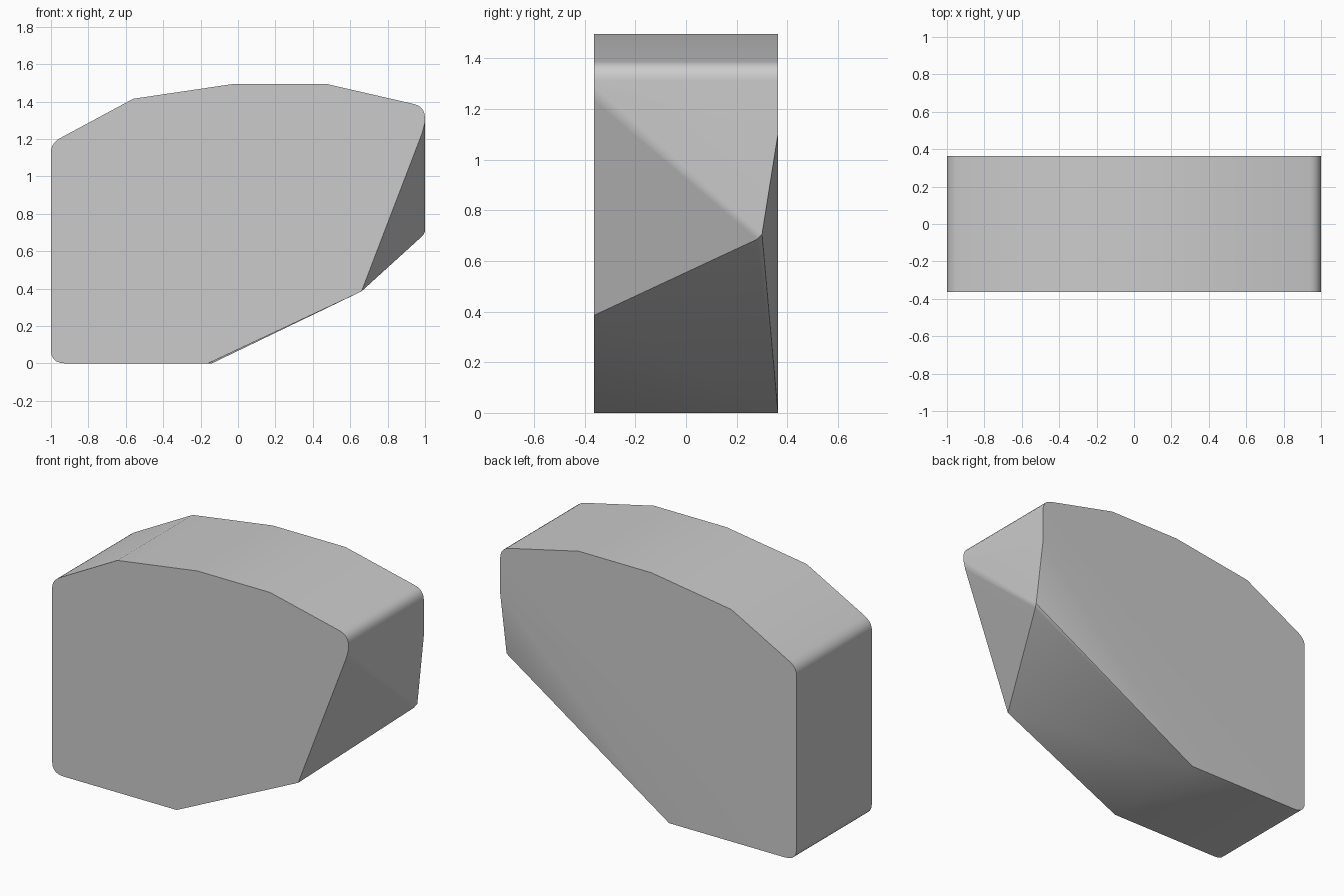
import bpy
import bmesh
import math
from mathutils import Vector

if "Cube" in bpy.data.objects:
    bpy.data.objects.remove(bpy.data.objects["Cube"], do_unlink=True)

DEPTH = 0.363


def rounded(start, corner, end, steps=5):
    """Points of a curve that rounds off a corner."""
    a, b, c = Vector(start), Vector(corner), Vector(end)
    return [a * (1 - t) ** 2 + b * 2 * t * (1 - t) + c * t * t
            for t in (i / steps for i in range(steps + 1))]


# Side outline shared by front and back
outline = rounded((-0.92, 0), (-1, 0), (-1, 0.07))
outline += rounded((-1, 1.13), (-1, 1.178), (-0.95, 1.205))
outline += [(-0.56, 1.415), (-0.02, 1.495), (0.47, 1.495)]
outline += rounded((0.94, 1.387), (1, 1.373), (1, 1.31))
points = [(x, y, z) for y in (-DEPTH, DEPTH) for x, z in outline]

# Slanted lower front corner, with a softened crease
points += [(-0.16, -DEPTH, 0), (0.66, -DEPTH, 0.385),
           (0.985, -DEPTH, 1.233), (1, -DEPTH, 1.29)]
# Sloping underside and cut rear corner
points += [(-0.14, DEPTH, 0), (1, DEPTH, 1.1),
           (1, 0.3, 0.705), (0.99, 0.28, 0.685)]

# Faceted convex block
bm = bmesh.new()
for p in points:
    bm.verts.new(p)
hull = bmesh.ops.convex_hull(bm, input=bm.verts)
unused = {v for v in hull["geom_interior"] if isinstance(v, bmesh.types.BMVert)}
bmesh.ops.delete(bm, geom=list(unused), context="VERTS")
bmesh.ops.dissolve_limit(bm, angle_limit=math.radians(0.3),
                         verts=bm.verts, edges=bm.edges)
bmesh.ops.recalc_face_normals(bm, faces=bm.faces)
mesh = bpy.data.meshes.new("faceted_block")
bm.to_mesh(mesh)
bm.free()
block = bpy.data.objects.new("faceted_block", mesh)
bpy.context.collection.objects.link(block)

# Plain grey colour
grey = bpy.data.materials.new("plain_grey")
grey.use_nodes = True
colour = (0.6, 0.6, 0.6, 1)
grey.diffuse_color = colour
grey.node_tree.nodes["Principled BSDF"].inputs["Base Color"].default_value = colour
mesh.materials.append(grey)

# Soft shading with crisp main edges
bpy.ops.object.select_all(action="DESELECT")
block.select_set(True)
bpy.context.view_layer.objects.active = block
bpy.ops.object.shade_smooth_by_angle(angle=math.radians(30))
weighted = block.modifiers.new("weighted_normals", "WEIGHTED_NORMAL")
weighted.keep_sharp = True
